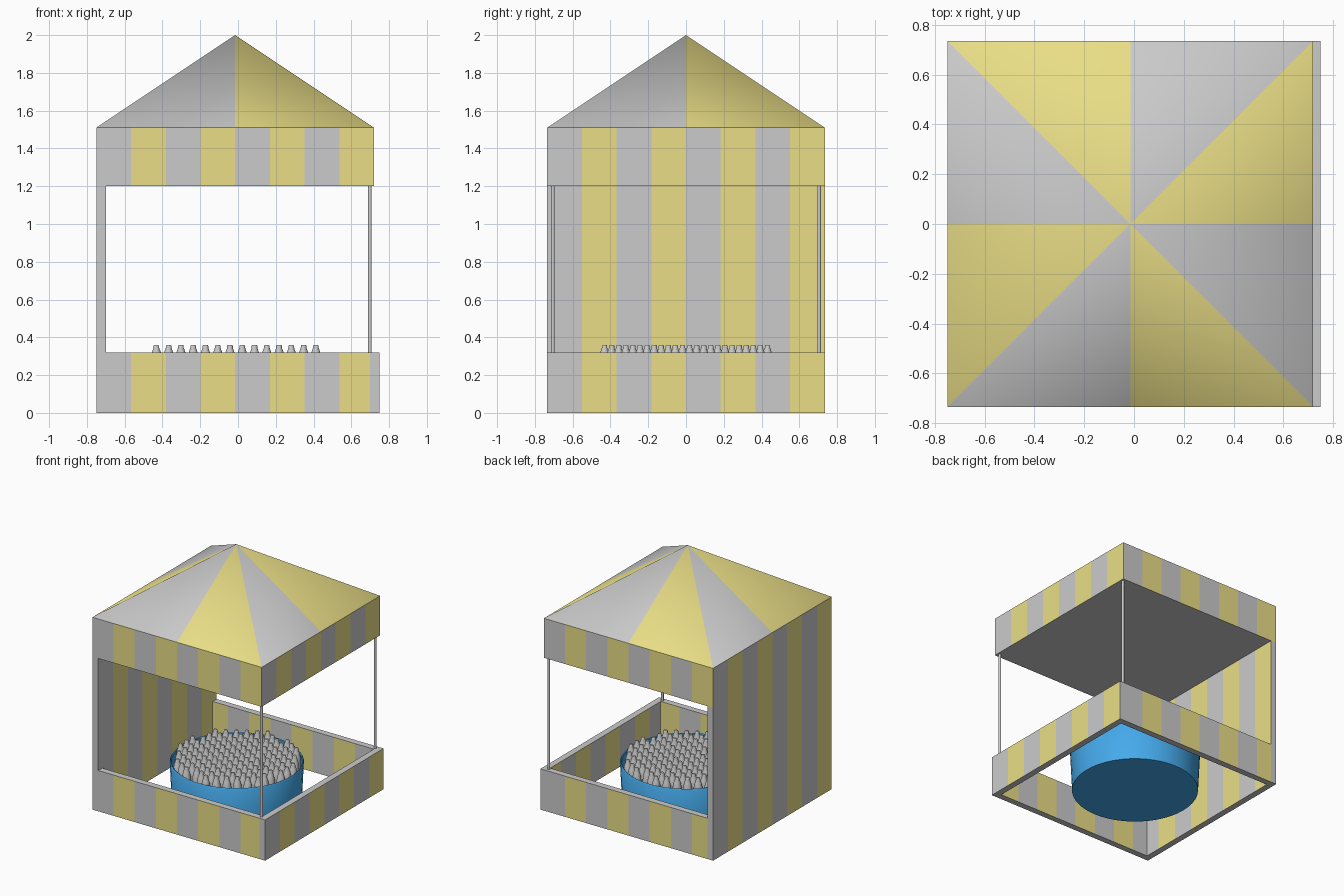
import bpy, bmesh, math
from mathutils import Vector

if "Cube" in bpy.data.objects:
    bpy.data.objects.remove(bpy.data.objects["Cube"])

X0, X1, Y = -0.75, 0.72, 0.735      # canopy extent
CX = (X0 + X1) / 2                  # canopy centre
W = (X1 - X0) / 8                   # stripe width
T = 0.05                            # board thickness
RIM, EAVE, ROOF = 0.32, 1.2, 1.51


def material(name, rgb):
    m = bpy.data.materials.new(name)
    m.diffuse_color = (*rgb, 1)
    m.use_nodes = True
    m.node_tree.nodes["Principled BSDF"].inputs["Base Color"].default_value = m.diffuse_color
    return m


white = material("white_cloth", (0.8, 0.8, 0.8))
yellow = material("yellow_cloth", (0.82, 0.73, 0.24))
blue = material("blue_tub", (0.06, 0.4, 0.83))


def finish(name, bm, mats=(), recalc=True):
    if recalc:
        bmesh.ops.recalc_face_normals(bm, faces=bm.faces)
    me = bpy.data.meshes.new(name)
    bm.to_mesh(me)
    bm.free()
    for m in mats:
        me.materials.append(m)
    ob = bpy.data.objects.new(name, me)
    bpy.context.collection.objects.link(ob)
    return ob


def striped_box(name, lo, hi, axes, parity=None):
    """Box cut into stripes; parity fixes which stripes are yellow, else it runs around the sides."""
    lo, hi = Vector(lo), Vector(hi)
    bm = bmesh.new()
    bmesh.ops.create_cube(bm, size=1)
    for v in bm.verts:
        v.co = (lo + hi) / 2 + v.co * (hi - lo)
    start = (X0, -Y)
    for a in axes:
        n = Vector((a == 0, a == 1, 0))
        for i in range(1, 8):
            bmesh.ops.bisect_plane(bm, geom=bm.verts[:] + bm.edges[:] + bm.faces[:],
                                   plane_co=n * (start[a] + i * W), plane_no=n)
    bm.normal_update()
    for f in bm.faces:
        if abs(f.normal.z) > 0.5:
            continue
        a = 1 if abs(f.normal.x) > 0.5 else 0
        if a in axes:
            i = math.floor((f.calc_center_bounds()[a] - start[a]) / W)
            p = parity if parity is not None else int(f.normal.x > 0.5 or f.normal.y < -0.5)
            f.material_index = int(i % 2 == p)
    return finish(name, bm, (white, yellow))


# Low counter boards, tall side wall and valance
striped_box("front_counter", (X0 + T, -Y, 0), (0.70, -Y + T, RIM), (0,), 1)
striped_box("back_counter", (X0 + T, Y - T, 0), (0.70, Y, RIM), (0,), 0)
striped_box("right_counter", (0.70, -Y, 0), (0.75, Y, RIM), (1,), 1)
striped_box("left_wall", (X0, -Y, 0), (X0 + T, Y, EAVE), (1,))
striped_box("valance", (X0, -Y, EAVE), (X1, Y, ROOF), (0, 1))

# Pyramid roof in eight alternating wedges
bm = bmesh.new()
apex = bm.verts.new((CX, 0, 2))
ring = [bm.verts.new((CX + sx * (X1 - CX), sy * Y, ROOF)) for sx, sy in
        ((-1, -1), (0, -1), (1, -1), (1, 0), (1, 1), (0, 1), (-1, 1), (-1, 0))]
for i in range(8):
    f = bm.faces.new((ring[i], ring[(i + 1) % 8], apex))
    f.material_index = i % 2
    f.smooth = True
finish("roof", bm, (white, yellow), recalc=False)

# Corner poles
for label, s in (("front", -1), ("back", 1)):
    bpy.ops.mesh.primitive_cylinder_add(vertices=12, radius=0.01, depth=EAVE - RIM + 0.1,
                                        location=(0.698, s * 0.705, (EAVE + RIM) / 2))
    bpy.context.object.name = label + "_pole"
    bpy.ops.object.shade_smooth_by_angle()


def lathe(bm, profile, centre, sides):
    """Revolve (radius, height) points, closing both ends at the axis."""
    rings = [[bm.verts.new((centre[0] + r * math.cos(2 * math.pi * k / sides),
                            centre[1] + r * math.sin(2 * math.pi * k / sides), z))
              for k in range(sides)] for r, z in profile]
    for a, b in zip(rings, rings[1:]):
        for k in range(sides):
            j = (k + 1) % sides
            bm.faces.new((a[k], a[j], b[j], b[k]))
    bm.faces.new(rings[0][::-1])
    bm.faces.new(rings[-1])


def smooth(ob):
    bpy.ops.object.select_all(action='DESELECT')
    bpy.context.view_layer.objects.active = ob
    ob.select_set(True)
    bpy.ops.object.shade_smooth_by_angle(angle=math.radians(40))


# Open tub
bm = bmesh.new()
lathe(bm, [(0.464, 0), (0.478, 0.295), (0.472, 0.305), (0.465, 0.3), (0.455, 0.02)], (-0.01, 0), 48)
smooth(finish("tub", bm, (blue,)))

# Bottles packed in a hexagonal pattern
bottle = [(0.031, 0.02), (0.034, 0.24), (0.031, 0.285), (0.023, 0.322), (0.015, 0.345),
          (0.015, 0.355), (0.011, 0.36)]
bm = bmesh.new()
D = 0.075
for c in range(14):
    x = (c - 6.5) * D * 0.866
    for r in range(-7, 8):
        y = (r + (0.25 if c % 2 else -0.25)) * D
        if math.hypot(x, y) < 0.44:
            lathe(bm, bottle, (x - 0.01, y), 10)
smooth(finish("bottles", bm))
